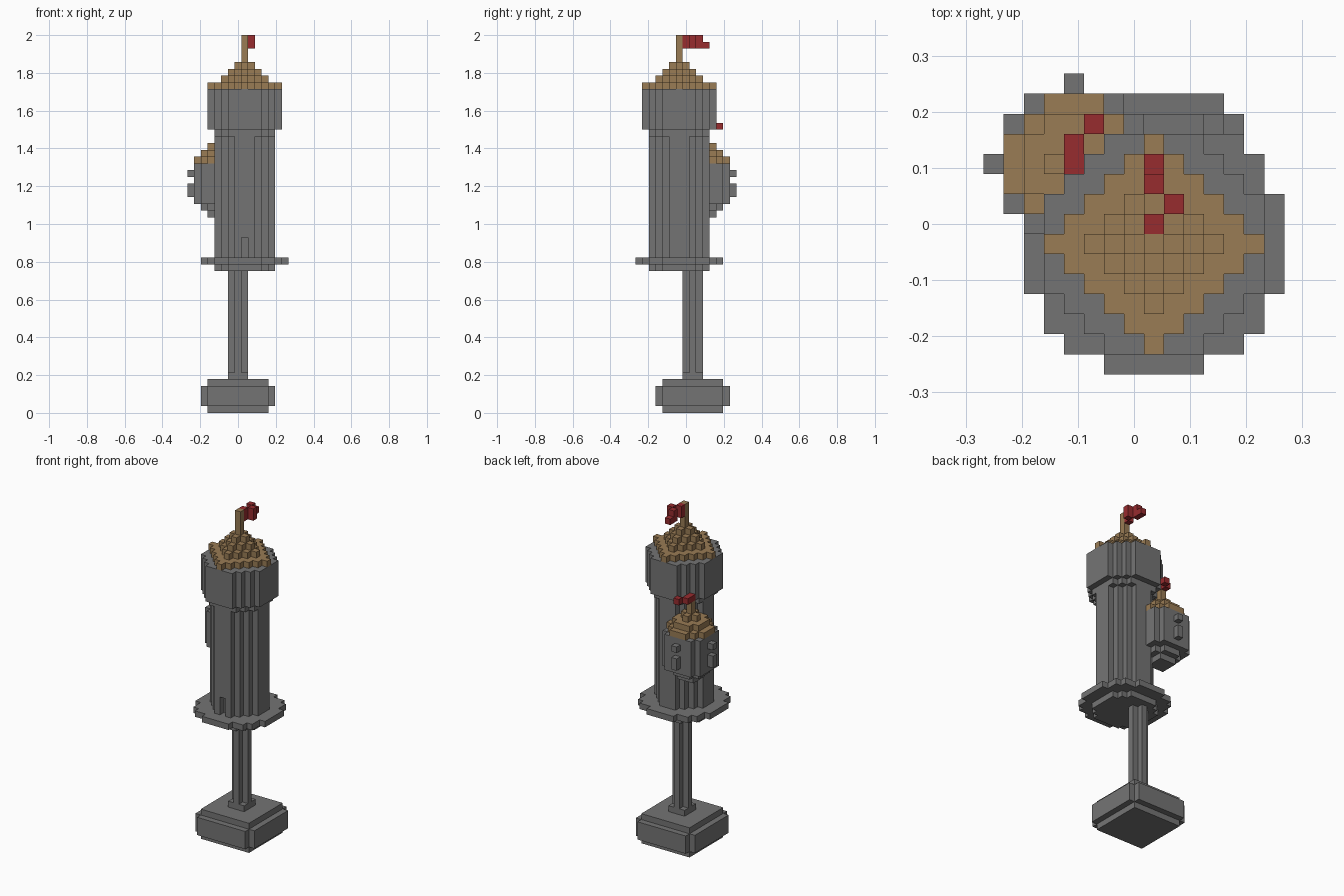
import bpy
import bmesh
from mathutils import Vector

cube = bpy.data.objects.get("Cube")
if cube:
    bpy.data.objects.remove(cube, do_unlink=True)

V = 2 / 56                              # edge length of one block
ORIGIN = Vector((-7.5, -7.5, 0)) * V
TOWER, TURRET, COLUMN = (8, 6), (4, 10), (7, 8)   # plan centres in blocks


def make_material(name, colour):
    m = bpy.data.materials.new(name)
    m.use_nodes = True
    m.diffuse_color = (*colour, 1)
    m.node_tree.nodes["Principled BSDF"].inputs["Base Color"].default_value = (*colour, 1)
    return m


stone = make_material("grey stone", (0.175, 0.175, 0.175))
wood = make_material("tan wood", (0.32, 0.20, 0.09))
cloth = make_material("red cloth", (0.31, 0.025, 0.028))


# Cell set helpers: layers run from k0 up to and including k1
def box(i0, i1, j0, j1, k0, k1):
    return {(i, j, k) for i in range(i0, i1 + 1)
            for j in range(j0, j1 + 1) for k in range(k0, k1 + 1)}


def shape(centre, k0, k1, inside):
    ci, cj = centre
    return {(i, j, k) for i, j, k in box(ci - 7, ci + 7, cj - 7, cj + 7, k0, k1)
            if inside(abs(i - ci), abs(j - cj))}


def disc(centre, radius_sq, k0, k1):
    return shape(centre, k0, k1, lambda a, b: a * a + b * b <= radius_sq)


def diamond(centre, r, k):
    return shape(centre, k, k, lambda a, b: a + b <= r)


def build(name, cells, mat):
    """Turn a set of blocks into a mesh of its outer faces only."""
    bm = bmesh.new()
    corners = {}

    def vert(p):
        key = tuple(round(c) for c in p)
        if key not in corners:
            corners[key] = bm.verts.new(Vector(key) * V + ORIGIN)
        return corners[key]

    for cell in sorted(cells):
        for axis in range(3):
            for side in (0, 1):
                near = list(cell)
                near[axis] += 2 * side - 1
                if tuple(near) in cells:
                    continue
                u, w = (axis + 1) % 3, (axis + 2) % 3
                ring = []
                for du, dw in ((0, 0), (1, 0), (1, 1), (0, 1)):
                    p = list(cell)
                    p[axis] += side
                    p[u] += du
                    p[w] += dw
                    ring.append(vert(p))
                bm.faces.new(ring if side else ring[::-1])
    mesh = bpy.data.meshes.new(name)
    bm.to_mesh(mesh)
    bm.free()
    mesh.materials.append(mat)
    obj = bpy.data.objects.new(name, mesh)
    bpy.context.scene.collection.objects.link(obj)
    return obj


# Plinth: square core with a raised plate on each side
build("base", box(3, 11, 4, 12, 0, 4) | box(2, 12, 4, 12, 1, 3) | box(3, 11, 3, 13, 1, 3), stone)

# Cross-shaped column on a square foot
build("column", box(6, 8, 7, 9, 5, 5) | shape(COLUMN, 6, 20, lambda a, b: a + b <= 1), stone)

# Round balcony
build("balcony", disc(TOWER, 42, 22, 22), stone)

# Tower shaft with bottom and top rings and a recessed front doorway
shaft = disc(TOWER, 20, 21, 21) | disc(TOWER, 17, 22, 40) | disc(TOWER, 20, 41, 41)
build("tower_shaft", shaft - box(8, 8, 2, 2, 23, 25), stone)
build("tower_head", disc(TOWER, 30, 42, 47), stone)

# Stepped main roof and flagpole
roof = set()
for k, r in enumerate((5, 3, 2, 1), 48):
    roof |= diamond(TOWER, r, k)
build("tower_roof", roof, wood)
build("tower_flagpole", box(8, 8, 6, 6, 52, 55), wood)

# Waving main flag
build("tower_flag", box(8, 8, 7, 7, 54, 55) | box(9, 9, 8, 8, 54, 55)
      | box(8, 8, 9, 9, 54, 55) | box(8, 8, 10, 10, 54, 54), cloth)

# Side turret with a tapering underside
build("turret", disc(TURRET, 2, 29, 29) | disc(TURRET, 5, 30, 30)
      | disc(TURRET, 13, 31, 36), stone)

# Projecting window blocks on the turret's two outer sides
for name, i, j in (("right", 0, 10), ("back", 4, 14)):
    build("turret_window_" + name, box(i, i, j, j, 32, 33) | box(i, i, j, j, 35, 35), stone)

# Turret roof, pole and flag
build("turret_roof", disc(TURRET, 10, 37, 37) | disc(TURRET, 5, 38, 38)
      | diamond(TURRET, 1, 39), wood)
build("turret_flagpole", box(4, 4, 10, 10, 40, 41), wood)
build("turret_flag", box(4, 4, 10, 11, 42, 42) | box(5, 5, 12, 12, 42, 42), cloth)
